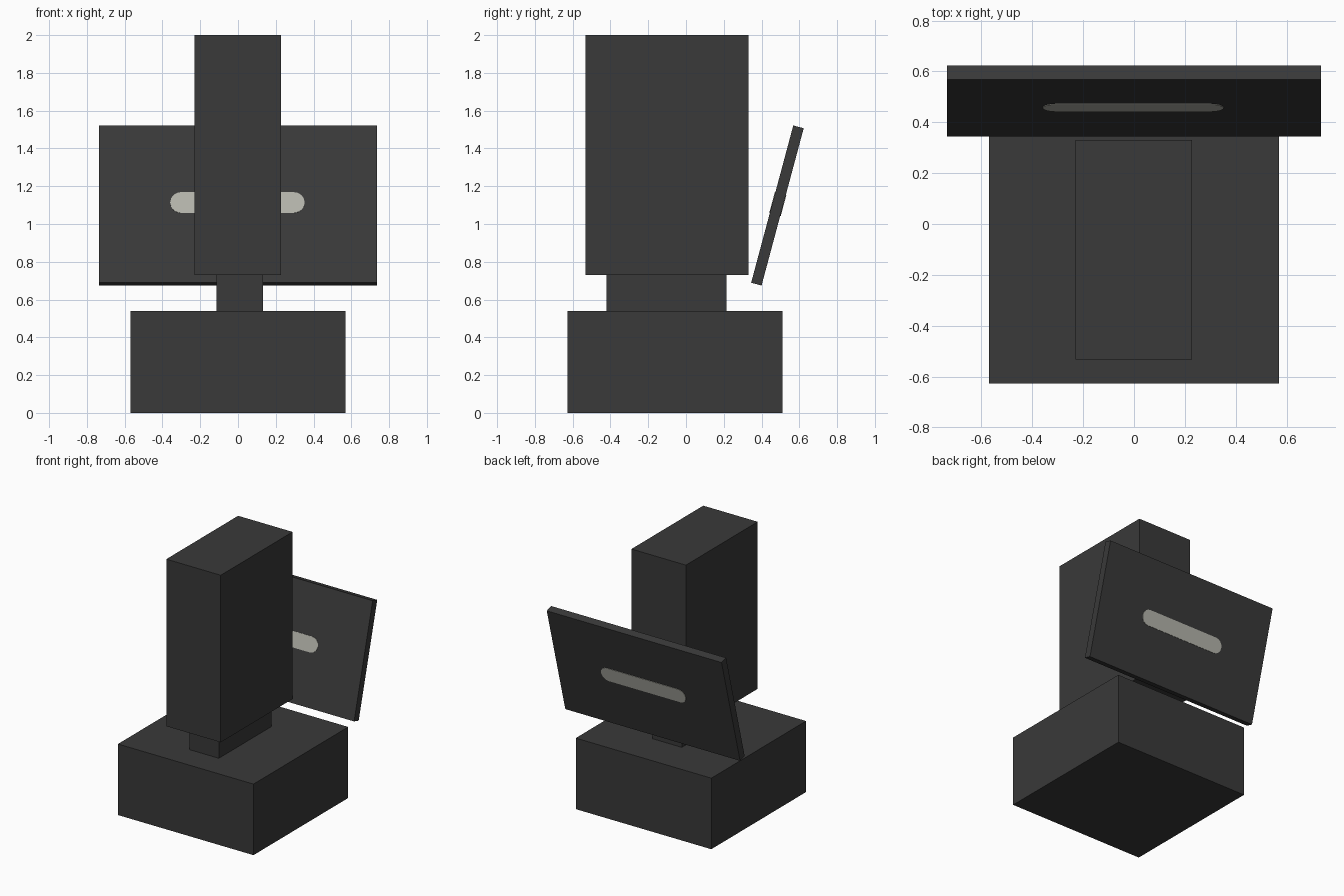
import bpy, bmesh, math
from mathutils import Matrix, Vector

if "Cube" in bpy.data.objects:
    bpy.data.objects.remove(bpy.data.objects["Cube"])


def material(name, rgb):
    m = bpy.data.materials.new(name)
    m.diffuse_color = (*rgb, 1)
    m.use_nodes = True
    m.node_tree.nodes["Principled BSDF"].inputs["Base Color"].default_value = m.diffuse_color
    return m


DARK = material("charcoal", (0.041, 0.041, 0.041))
LIGHT = material("pale_grey", (0.46, 0.46, 0.41))


def finish(name, bm, mat, matrix=Matrix()):
    bmesh.ops.recalc_face_normals(bm, faces=bm.faces[:])
    bm.transform(matrix)
    mesh = bpy.data.meshes.new(name)
    bm.to_mesh(mesh)
    bm.free()
    mesh.materials.append(mat)
    obj = bpy.data.objects.new(name, mesh)
    bpy.context.collection.objects.link(obj)
    return obj


def box(name, lo, hi, mat, matrix=Matrix()):
    lo, hi = Vector(lo), Vector(hi)
    bm = bmesh.new()
    bmesh.ops.create_cube(bm, size=1)
    bmesh.ops.scale(bm, vec=hi - lo, verts=bm.verts)
    bmesh.ops.translate(bm, vec=(lo + hi) / 2, verts=bm.verts)
    return finish(name, bm, mat, matrix)


def stadium(name, cx, cz, half_len, radius, y0, y1, mat, matrix):
    # rounded slot outline, extruded along y
    bm = bmesh.new()
    verts = []
    for side in (1, -1):
        for i in range(9):
            a = -math.pi / 2 + math.pi * i / 8
            x = side * (half_len - radius + radius * math.cos(a))
            verts.append(bm.verts.new((cx + x, y0, cz + side * radius * math.sin(a))))
    face = bm.faces.new(verts)
    ext = bmesh.ops.extrude_face_region(bm, geom=[face], use_keep_orig=True)
    moved = [g for g in ext["geom"] if isinstance(g, bmesh.types.BMVert)]
    bmesh.ops.translate(bm, vec=(0, y1 - y0, 0), verts=moved)
    return finish(name, bm, mat, matrix)


# Upright stack: base, neck and tall body
box("base", (-0.57, -0.628, 0), (0.57, 0.51, 0.54), DARK)
box("neck", (-0.115, -0.42, 0.54), (0.133, 0.215, 0.73), DARK)
box("body", (-0.23, -0.533, 0.73), (0.228, 0.33, 2.0), DARK)

# Panel behind the body, leaning back 15 degrees
tilt = Matrix.Translation((0, 0.484, 1.098)) @ Matrix.Rotation(math.radians(-15), 4, 'X')
T = 0.0285
box("panel", (-0.735, -T, -0.431), (0.735, T, 0.431), DARK, tilt)

# Pale rounded marks on both faces of the panel
for name, s in (("front_mark", -1), ("back_mark", 1)):
    stadium(name, -0.003, 0.008, 0.356, 0.057, s * (T - 0.001), s * (T + 0.003), LIGHT, tilt)
